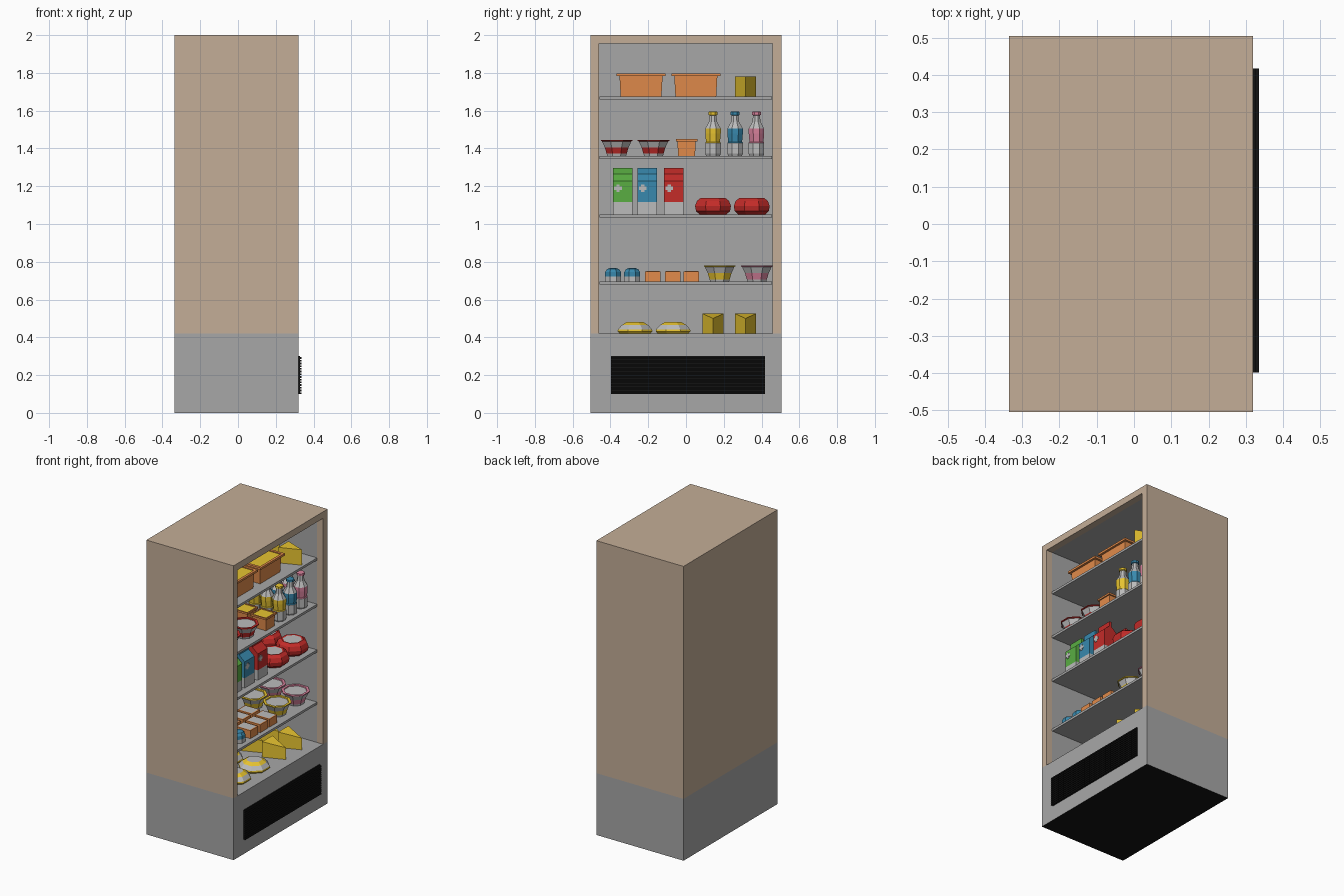
import bpy, bmesh, math

if "Cube" in bpy.data.objects:
    bpy.data.objects.remove(bpy.data.objects["Cube"])

COLOURS = {
    "tan": (.55, .42, .31), "grey": (.39, .39, .39), "light_grey": (.50, .50, .50),
    "black": (.006, .006, .006), "orange": (.76, .26, .07), "yellow": (.80, .55, .03),
    "blue": (.04, .25, .42), "pink": (.68, .22, .33), "red": (.55, .025, .022),
    "green": (.10, .42, .055)}
MATS = {}
for n, c in COLOURS.items():
    MATS[n] = bpy.data.materials.new(n)
    MATS[n].diffuse_color = (*c, 1)


def place(name, mesh, spots):
    """Put one copy of a mesh at every spot."""
    for p in spots:
        ob = bpy.data.objects.new(name, mesh)
        ob.location = p
        bpy.context.collection.objects.link(ob)


def finish(bm, name, mats):
    bmesh.ops.recalc_face_normals(bm, faces=bm.faces)
    me = bpy.data.meshes.new(name)
    bm.to_mesh(me)
    bm.free()
    for m in mats:
        me.materials.append(MATS[m])
    return me


def box(name, x0, x1, y0, y1, z0, z1, mat):
    bm = bmesh.new()
    bmesh.ops.create_cube(bm, size=1)
    for v in bm.verts:
        v.co = (x1 if v.co.x > 0 else x0, y1 if v.co.y > 0 else y0, z1 if v.co.z > 0 else z0)
    place(name, finish(bm, name, [mat]), [(0, 0, 0)])


def loft(name, n, rings, cols):
    """Stack n-sided rings (half x, half y, z); cols gives a colour per band, then the top cap."""
    bm = bmesh.new()
    mats = list(dict.fromkeys(cols))
    k = 1 / math.cos(math.pi / n)
    angs = [(i + .5) * 2 * math.pi / n for i in range(n)]
    rows = [[bm.verts.new((rx * k * math.cos(a), ry * k * math.sin(a), z)) for a in angs]
            for rx, ry, z in rings]
    for lo, hi, c in zip(rows, rows[1:], cols):
        for i in range(n):
            j = (i + 1) % n
            bm.faces.new((lo[i], lo[j], hi[j], hi[i])).material_index = mats.index(c)
    bm.faces.new(rows[0][::-1]).material_index = mats.index(cols[0])
    bm.faces.new(rows[-1]).material_index = mats.index(cols[-1])
    return finish(bm, name, mats)


def rnd(prof):
    return [(r, r, z) for r, z in prof]


def grid(xs, ys, z):
    return [(x, y, z) for x in xs for y in ys]


# cabinet shell: a box with its +x face inset and pushed in, coloured by region
bm = bmesh.new()
bmesh.ops.create_cube(bm, size=1)
for v in bm.verts:
    v.co = (.32 if v.co.x > 0 else -.335, math.copysign(.505, v.co.y), 2 if v.co.z > 0 else 0)
bm.normal_update()
face = next(f for f in bm.faces if f.normal.x > .9)
bmesh.ops.inset_individual(bm, faces=[face], thickness=.05)
for v in face.verts:
    v.co.y = .457 if v.co.y > 0 else -.46
    v.co.z = 1.955 if v.co.z > 1 else .42
for x in (.275, -.29):
    face = bmesh.ops.extrude_discrete_faces(bm, faces=[face])["faces"][0]
    for v in face.verts:
        v.co.x = x
bmesh.ops.bisect_plane(bm, geom=bm.verts[:] + bm.edges[:] + bm.faces[:],
                       plane_co=(0, 0, .42), plane_no=(0, 0, 1))
for f in bm.faces:
    c = f.calc_center_median()
    inside = -.3 < c.x < .27 and abs(c.y) < .47 and c.z < 1.96
    f.material_index = 2 if c.z < .001 else 1 if c.z < .425 or inside else 0
place("cabinet", finish(bm, "cabinet", ["tan", "grey", "black"]), [(0, 0, 0)])

# shelves
SHELF = [.42, .695, 1.05, 1.36, 1.675]
for z in SHELF[1:]:
    box("shelf", -.29, .275, -.459, .456, z - .016, z, "grey")

# vent grille with slats
box("grille", .319, .327, -.398, .417, .10, .30, "black")
for i in range(14):
    z = .10 + i * .2 / 14
    box("grille_slat", .326, .335, -.398, .417, z, z + .009, "black")

# open tubs with yellow contents, large and small
big = loft("large_tub", 4, [(.125, .108, 0), (.13, .114, .108), (.145, .13, .108),
           (.145, .13, .122), (.128, .112, .122), (.128, .112, .116)],
           ["orange"] * 5 + ["yellow"])
place("large_tub", big, grid([.08], [-.238, .052], SHELF[4]))
small = loft("small_tub", 4, [(.05, .045, 0), (.052, .048, .078), (.06, .057, .078),
             (.06, .057, .09), (.051, .047, .09), (.051, .047, .086)],
             ["orange"] * 5 + ["yellow"])
place("small_tub", small, grid([.19, .05], [.003], SHELF[3]))


# cheese wedges pointing out of the cabinet
def wedge(name, tip_h):
    bm = bmesh.new()
    pts = [(-.07, -.055, .105), (.07, 0, tip_h), (-.07, .055, .105)]
    lo = [bm.verts.new((x, y, 0)) for x, y, h in pts]
    hi = [bm.verts.new(p) for p in pts]
    bm.faces.new(lo[::-1])
    bm.faces.new(hi)
    for i in range(3):
        j = (i + 1) % 3
        bm.faces.new((lo[i], lo[j], hi[j], hi[i]))
    return finish(bm, name, ["yellow"])


place("cheese_wedge", wedge("cheese_wedge", .105), grid([.19, .02], [.315], SHELF[4]))
place("cheese_wedge", wedge("sloped_wedge", .08), grid([.19, .02], [.143, .315], SHELF[0]))

# bottles
for y, c in ((.143, "yellow"), (.26, "blue"), (.373, "pink")):
    me = loft("bottle", 8, rnd([(.036, 0), (.041, .012), (.041, .07), (.037, .075), (.041, .12),
              (.041, .145), (.022, .18), (.018, .215), (.024, .218), (.024, .232), (.018, .236)]),
              ["light_grey"] * 2 + [c] * 3 + ["light_grey"] * 2 + [c] * 4)
    place("bottle_" + c, me, grid([.21, .12, .03], [y], SHELF[3]))

# tapered bowls
for c, ys, z in (("red", (-.367, -.172), SHELF[3]), ("yellow", (.178,), SHELF[1]),
                 ("pink", (.375,), SHELF[1])):
    me = loft("bowl", 8, rnd([(.05, 0), (.053, .012), (.063, .045), (.078, .078), (.084, .08),
              (.084, .086), (.068, .086), (.066, .08)]),
              ["light_grey", c, "light_grey"] + [c] * 4 + ["light_grey"])
    place("bowl_" + c, me, grid([.17, -.01], ys, z))

# gable-top cartons with a small flower plate
for y, c in ((-.335, "green"), (-.205, "blue"), (-.064, "red")):
    me = loft("carton", 4, [(.05, .052, 0), (.05, .052, .067), (.05, .052, .178),
              (.008, .052, .215), (.008, .052, .247)], ["light_grey"] + [c] * 4)
    place("carton_" + c, me, grid([.18, .05], [y], SHELF[2]))
    for a, b in ((.02, .009), (.009, .02)):
        box("carton_flower", .229, .233, y - .025 - a, y - .025 + a, 1.19 - b, 1.19 + b,
            "light_grey")

# round red packs
pack = loft("red_pack", 8, rnd([(.07, 0), (.09, .018), (.095, .045), (.085, .072), (.065, .088),
            (.055, .085)]), ["red"] * 5 + ["light_grey"])
place("red_pack", pack, grid([.165, -.03], [.143, .348], SHELF[2]))

# blue domed cups
cup = loft("domed_cup", 8, rnd([(.042, 0), (.042, .026), (.042, .05), (.032, .066), (.016, .072)]),
           ["light_grey"] + ["blue"] * 4)
place("domed_cup", cup, grid([.2, .1], [-.386, -.285], SHELF[1]))

# small orange boxes with pale tops
tray = loft("small_box", 4, [(.055, .041, 0), (.055, .041, .054), (.047, .034, .055)],
            ["orange", "orange", "light_grey"])
place("small_box", tray, grid([.19, .06], [-.175, -.07, .029], SHELF[1]))

# low round cheeses with pale tops
disc = loft("round_cheese", 8, rnd([(.08, 0), (.092, .012), (.09, .022), (.07, .045), (.045, .06)]),
            ["yellow"] * 2 + ["light_grey", "yellow", "light_grey"])
place("round_cheese", disc, grid([.17, -.03], [-.27, -.068], SHELF[0]))

for m in bpy.data.materials:
    if m.users and not m.is_grease_pencil:
        m.use_nodes = True
        m.node_tree.nodes["Principled BSDF"].inputs["Base Color"].default_value = m.diffuse_color
